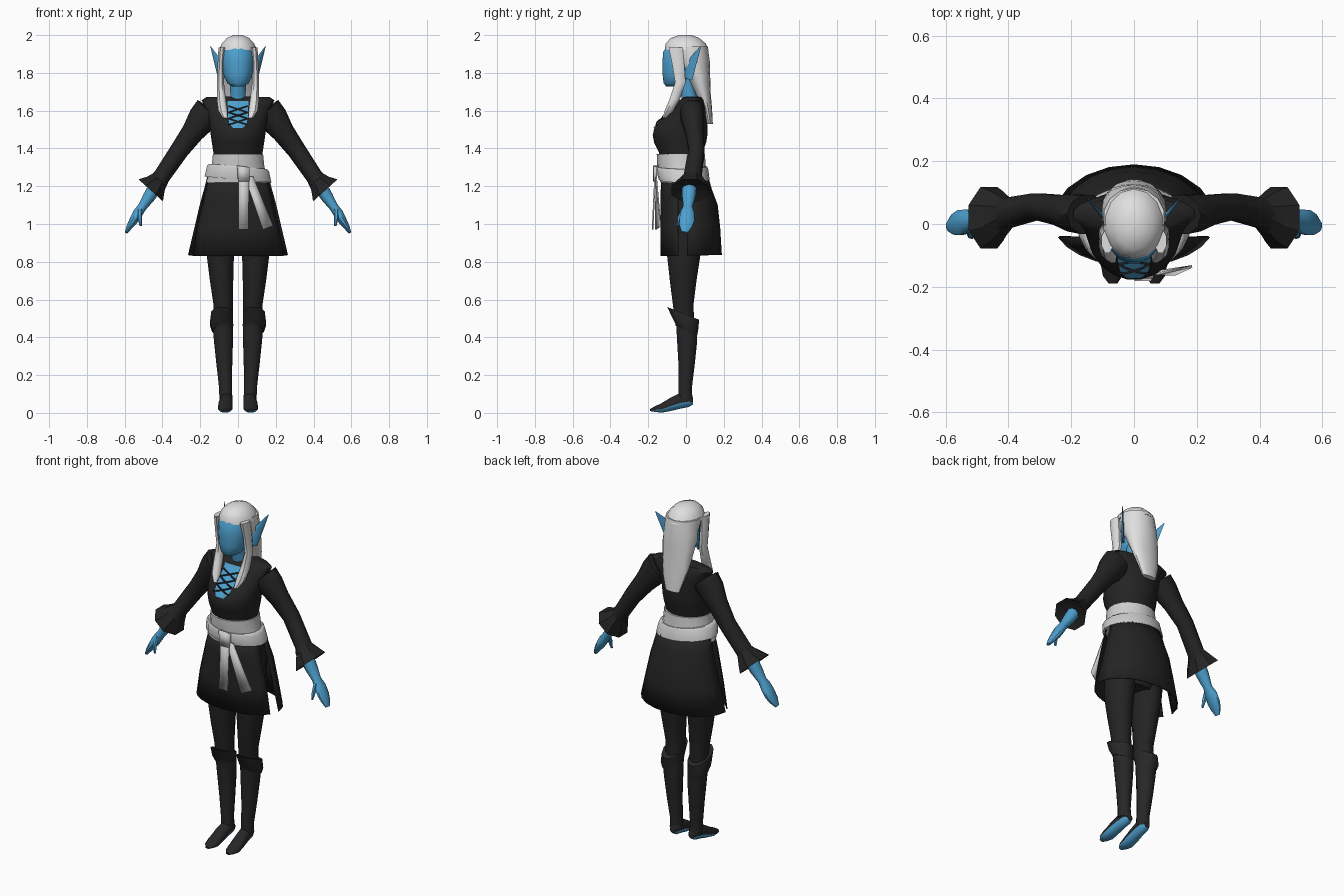
import bpy, bmesh, math
from mathutils import Vector
from mathutils.bvhtree import BVHTree

X, Y, Z = Vector((1, 0, 0)), Vector((0, 1, 0)), Vector((0, 0, 1))


def material(name, rgb):
    m = bpy.data.materials.new(name)
    m.diffuse_color = (*rgb, 1)
    return m


SKIN = material("blue skin", (0.075, 0.35, 0.62))
CLOTH = material("black cloth", (0.017, 0.017, 0.017))
BOOT = material("boot black", (0.020, 0.020, 0.020))
HAIR = material("white hair", (0.74, 0.74, 0.74))
SASH = material("pale sash", (0.62, 0.62, 0.62))


def finish(name, bm, mat, mirror=False, angle=45, thick=0):
    bmesh.ops.recalc_face_normals(bm, faces=bm.faces[:])
    me = bpy.data.meshes.new(name)
    bm.to_mesh(me)
    bm.free()
    me.materials.append(mat)
    me.shade_smooth()
    me.set_sharp_from_angle(angle=math.radians(angle))
    ob = bpy.data.objects.new(name, me)
    bpy.context.collection.objects.link(ob)
    if thick:
        s = ob.modifiers.new("thickness", 'SOLIDIFY')
        s.thickness, s.offset = thick, 0
    if mirror:
        ob.modifiers.new("mirror", 'MIRROR').use_mirror_merge = False
    return ob


def tube(name, mat, rings, ref=X, axis=None, n=12, tilt=0, **kw):
    """Skin elliptical rings (x, y, z, r_along_ref, r_other); axis fixes their facing."""
    bm = bmesh.new()
    pts = [Vector(r[:3]) for r in rings]
    loops = []
    for i, r in enumerate(rings):
        t = axis or (pts[min(i + 1, len(pts) - 1)] - pts[max(i - 1, 0)])
        t = t.normalized()
        side = (ref - t * ref.dot(t)).normalized()
        up = t.cross(side)
        loop = []
        for k in range(n):
            a = 2 * math.pi * (k + 0.5) / n
            p = pts[i] + side * math.cos(a) * r[3] + up * math.sin(a) * r[4]
            p.z += tilt * p.x
            loop.append(bm.verts.new(p))
        loops.append(loop)
    for a, b in zip(loops, loops[1:]):
        for k in range(n):
            bm.faces.new((a[k], a[(k + 1) % n], b[(k + 1) % n], b[k]))
    bm.faces.new(loops[0])
    bm.faces.new(loops[-1])
    return finish(name, bm, mat, **kw)


def span(z, rx, front, back):
    """Horizontal ring from its half width and front / back limits."""
    return (0, (front + back) / 2, z, rx, (back - front) / 2)


def grid(name, mat, rows, **kw):
    bm = bmesh.new()
    vs = [[bm.verts.new(p) for p in row] for row in rows]
    for a, b in zip(vs, vs[1:]):
        for k in range(len(a) - 1):
            bm.faces.new((a[k], a[k + 1], b[k + 1], b[k]))
    return finish(name, bm, mat, **kw)


# head, neck and ears
tube("head", SKIN, [span(1.728, .03, -.105, -.03), span(1.745, .058, -.12, 0),
     span(1.79, .078, -.125, .04), span(1.85, .086, -.127, .06),
     span(1.91, .084, -.123, .06), span(1.945, .065, -.10, .05)], axis=Z, n=16)
tube("neck", SKIN, [(0, .025, 1.6, .05, .045), (0, .015, 1.68, .042, .042),
     (0, -.01, 1.79, .045, .05)], axis=Z)
tube("ear", SKIN, [(.085, .01, 1.77, .008, .03), (.104, .03, 1.85, .007, .032),
     (.145, .078, 1.94, .002, .002)], ref=Vector((.78, -.62, 0)), n=6, mirror=True)

# hair: crown, back fall and front locks
tube("hair_crown", HAIR, [span(2.0, .025, -.035, .03), span(1.985, .06, -.08, .07),
     span(1.955, .088, -.108, .105), span(1.92, .10, -.113, .12)], axis=Z, n=14)
tube("hair_back", HAIR, [span(1.94, .098, -.07, .115), span(1.86, .104, -.06, .126),
     span(1.79, .10, .0, .128), span(1.70, .09, .045, .13),
     span(1.61, .07, .085, .138), span(1.53, .045, .108, .142)], axis=Z, n=14)
tube("hair_lock", HAIR, [(.085, -.055, 1.935, .02, .04), (.092, -.042, 1.85, .017, .035),
     (.093, -.03, 1.75, .02, .03), (.088, -.06, 1.66, .026, .03),
     (.08, -.09, 1.6, .026, .025), (.068, -.115, 1.56, .012, .01)],
     axis=Z, n=8, mirror=True)

# bodice
torso = tube("bodice", CLOTH, [span(1.34, .128, -.14, .085), span(1.38, .132, -.145, .09),
     span(1.43, .14, -.17, .108), span(1.47, .146, -.178, .115),
     span(1.515, .15, -.168, .115), span(1.56, .158, -.125, .112),
     span(1.61, .175, -.068, .108), span(1.655, .195, -.035, .098),
     span(1.672, .17, -.01, .085), span(1.675, .05, .0, .06)], axis=Z, n=20)
bv = BVHTree.FromPolygons([v.co for v in torso.data.vertices],
                          [p.vertices[:] for p in torso.data.polygons])


def on_chest(x, z, off):
    hit = bv.ray_cast(Vector((x, -1, z)), Y)[0]
    return hit - Y * off


# open neckline and its crossed laces
rows = []
for z, w in ((1.507, .025), (1.53, .045), (1.56, .052), (1.59, .052), (1.62, .054), (1.65, .056)):
    rows.append([on_chest(w * k / 3, z, .005) for k in range(-3, 4)])
grid("neckline_skin", SKIN, rows)
for i in range(3):
    z0 = 1.525 + i * .033
    for s in (1, -1):
        path = [on_chest(s * .05 * t, z0 + .0165 * (t + 1), .008) for t in (-1, -.5, 0, .5, 1)]
        tube("lace", CLOTH, [(*p, .0045, .004) for p in path], ref=Z, n=4)

# sleeves with flared cuffs
tube("sleeve", CLOTH, [(.15, .03, 1.60, .065, .085), (.19, .035, 1.555, .062, .078),
     (.24, .045, 1.485, .05, .06), (.31, .056, 1.39, .044, .05),
     (.405, .035, 1.25, .05, .045), (.425, .027, 1.222, .065, .052)],
     ref=Y, n=10, mirror=True)
tube("cuff", CLOTH, [(.405, .035, 1.25, .05, .043), (.435, .025, 1.21, .085, .066),
     (.462, .02, 1.178, .106, .094), (.452, .02, 1.19, .07, .06)],
     ref=Y, axis=Vector((.09, 0, -.1)), n=8, mirror=True, angle=30)

# forearm, hand, thumb
tube("forearm_and_hand", SKIN, [(.42, .02, 1.225, .042, .038), (.47, .015, 1.145, .037, .033),
     (.507, .01, 1.09, .026, .024), (.532, .008, 1.055, .04, .026),
     (.555, .004, 1.015, .042, .022), (.575, -.002, .985, .034, .016),
     (.592, -.008, .955, .016, .008)], ref=Y, n=10, mirror=True)
tube("thumb", SKIN, [(.52, -.015, 1.075, .014, .014), (.52, -.035, 1.03, .012, .012),
     (.515, -.042, .99, .006, .006)], ref=Y, n=6, mirror=True)

# waist sash: wide wrap, slanted band, knot and tails
tube("sash_wrap", SASH, [span(1.37, .135, -.155, .10), span(1.30, .142, -.152, .105),
     span(1.22, .172, -.135, .118)], axis=Z, n=18)
tube("sash_band", SASH, [span(1.305, .155, -.155, .11), span(1.295, .166, -.16, .117),
     span(1.235, .18, -.145, .125)], axis=Z, n=18, tilt=-.09)


def strip(name, corners, thick=.008):
    a, b, c, d = corners
    grid(name, SASH, [[a, b], [d, c]], thick=thick)


strip("sash_knot", [(-.005, -.165, 1.31), (.062, -.163, 1.30), (.06, -.163, 1.225),
                    (0, -.165, 1.225)], .02)
strip("sash_tail_straight", [(.002, -.162, 1.29), (.058, -.162, 1.29),
                             (.056, -.177, .97), (.002, -.177, .97)])
strip("sash_tail_slanted", [(.035, -.158, 1.25), (.08, -.158, 1.25),
                            (.185, -.135, .99), (.132, -.16, .97)])

# skirt: separate front and back panels with side slits


def skirt(name, levels, a0, a1, seg=10):
    rows = []
    for z, rx, ry in levels:
        angs = [math.radians(a0 + (a1 - a0) * k / seg) for k in range(seg + 1)]
        rows.append([(rx * math.cos(a), ry * math.sin(a), z) for a in angs])
    grid(name, CLOTH, rows, thick=.006)


skirt("skirt_front", [(1.25, .16, .128), (1.15, .188, .132), (.98, .228, .132),
                      (.83, .252, .132)], -162, -18)
skirt("skirt_back", [(1.25, .16, .115), (1.18, .178, .135), (1.10, .2, .165),
                     (.98, .228, .178), (.835, .262, .187)], 2, 178)
tube("hips", CLOTH, [span(1.26, .14, -.12, .10), span(1.1, .165, -.115, .13),
     span(.96, .168, -.11, .12), span(.88, .1, -.08, .08)], axis=Z, n=16)

# legs, boots and boot cuffs
tube("leg", CLOTH, [(.088, .0, 1.0, .085, .10), (.094, -.012, .84, .075, .092),
     (.087, -.015, .70, .064, .073), (.078, -.015, .57, .053, .056),
     (.078, -.005, .46, .05, .052)], axis=Z, n=12, mirror=True)
tube("boot_shaft", BOOT, [(.08, .004, .47, .057, .058), (.077, .006, .38, .052, .055),
     (.072, .003, .25, .043, .044), (.066, -.004, .13, .035, .036),
     (.064, -.004, .07, .036, .04)], axis=Z, n=12, mirror=True)
tube("boot_cuff", BOOT, [(.084, -.015, .527, .06, .094), (.088, -.002, .47, .063, .075),
     (.083, .006, .435, .056, .06)], axis=Vector((0, .4, 1)), n=12, mirror=True, angle=35)
foot = tube("foot", BOOT, [(.06, .037, .062, .018, .018), (.061, .015, .07, .032, .04),
     (.063, -.03, .064, .034, .043), (.066, -.08, .046, .038, .037),
     (.068, -.13, .026, .039, .026), (.068, -.165, .02, .032, .015),
     (.067, -.19, .015, .014, .006)], ref=X, axis=-Y, n=12, mirror=True)
# bare soles: faces that look downward
foot.data.materials.append(SKIN)
for p in foot.data.polygons:
    if p.normal.z < -.2:
        p.material_index = 1
